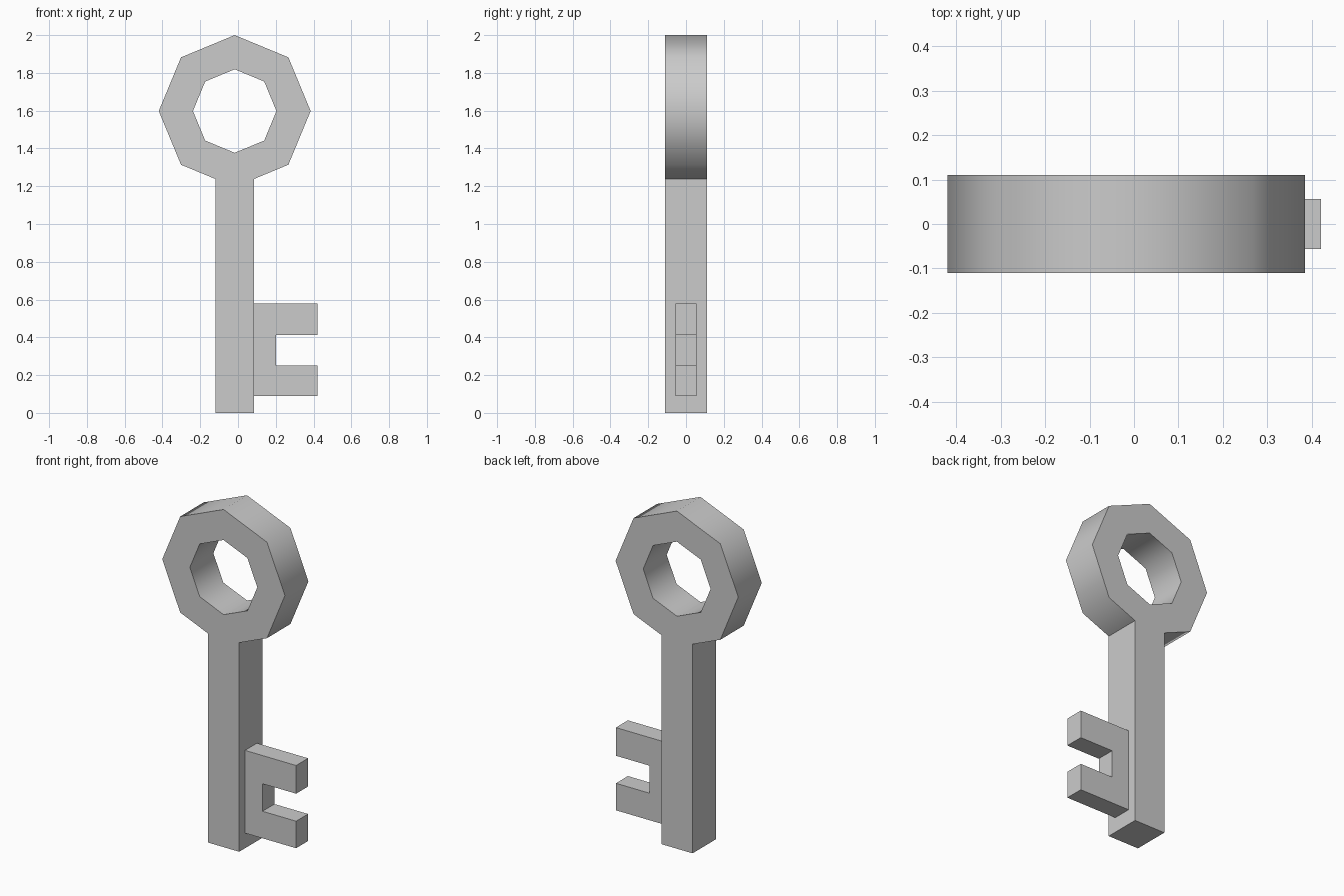
import bpy, bmesh, math

if "Cube" in bpy.data.objects:
    bpy.data.objects.remove(bpy.data.objects["Cube"])

CX, CZ = -0.0175, 1.598      # centre of the bow
OUTER, INNER = 0.402, 0.221  # bow radii
LEFT, RIGHT = -0.12, 0.085   # shaft sides


def plate(name, points, faces, half_depth):
    """Extrude flat x/z faces into a plate centred on y = 0."""
    bm = bmesh.new()
    verts = [bm.verts.new((x, -half_depth, z)) for x, z in points]
    flat = [bm.faces.new([verts[i] for i in f]) for f in faces]
    res = bmesh.ops.extrude_face_region(bm, geom=flat, use_keep_orig=True)
    moved = [v for v in res["geom"] if isinstance(v, bmesh.types.BMVert)]
    bmesh.ops.translate(bm, verts=moved, vec=(0, 2 * half_depth, 0))
    bmesh.ops.recalc_face_normals(bm, faces=bm.faces[:])
    mesh = bpy.data.meshes.new(name)
    bm.to_mesh(mesh)
    bm.free()
    obj = bpy.data.objects.new(name, mesh)
    bpy.context.collection.objects.link(obj)
    return obj


def octagon(r):
    return [(CX + r * math.cos(i * math.pi / 4), CZ + r * math.sin(i * math.pi / 4))
            for i in range(8)]


# Bow and shaft: the octagon's lowest corner (14) gives way to the shaft
inner, outer = octagon(INNER), octagon(OUTER)
join_z = CZ - OUTER + (RIGHT - CX) * math.tan(math.pi / 8)
outer[6] = (LEFT, join_z)
points = inner + outer + [(RIGHT, join_z), (RIGHT, 0), (LEFT, 0)]
faces = [(i, i + 8, (i + 1) % 8 + 8, (i + 1) % 8) for i in range(8) if i != 6]
faces += [(6, 14, 16), (6, 16, 15, 7), (14, 18, 17, 16)]
body = plate("bow_and_shaft", points, faces, 0.11)

# Octagon sides are shaded smoothly, square edges stay sharp
bpy.context.view_layer.objects.active = body
body.select_set(True)
bpy.ops.object.shade_smooth_by_angle(angle=math.radians(50))

# Bit with two teeth
bit = [(RIGHT, 0.09), (0.2, 0.09), (0.42, 0.09), (0.42, 0.25), (0.2, 0.25),
       (0.2, 0.413), (0.42, 0.413), (0.42, 0.58), (0.2, 0.58), (RIGHT, 0.58)]
plate("bit", bit, [(0, 1, 4, 5, 8, 9), (1, 2, 3, 4), (5, 6, 7, 8)], 0.056)
